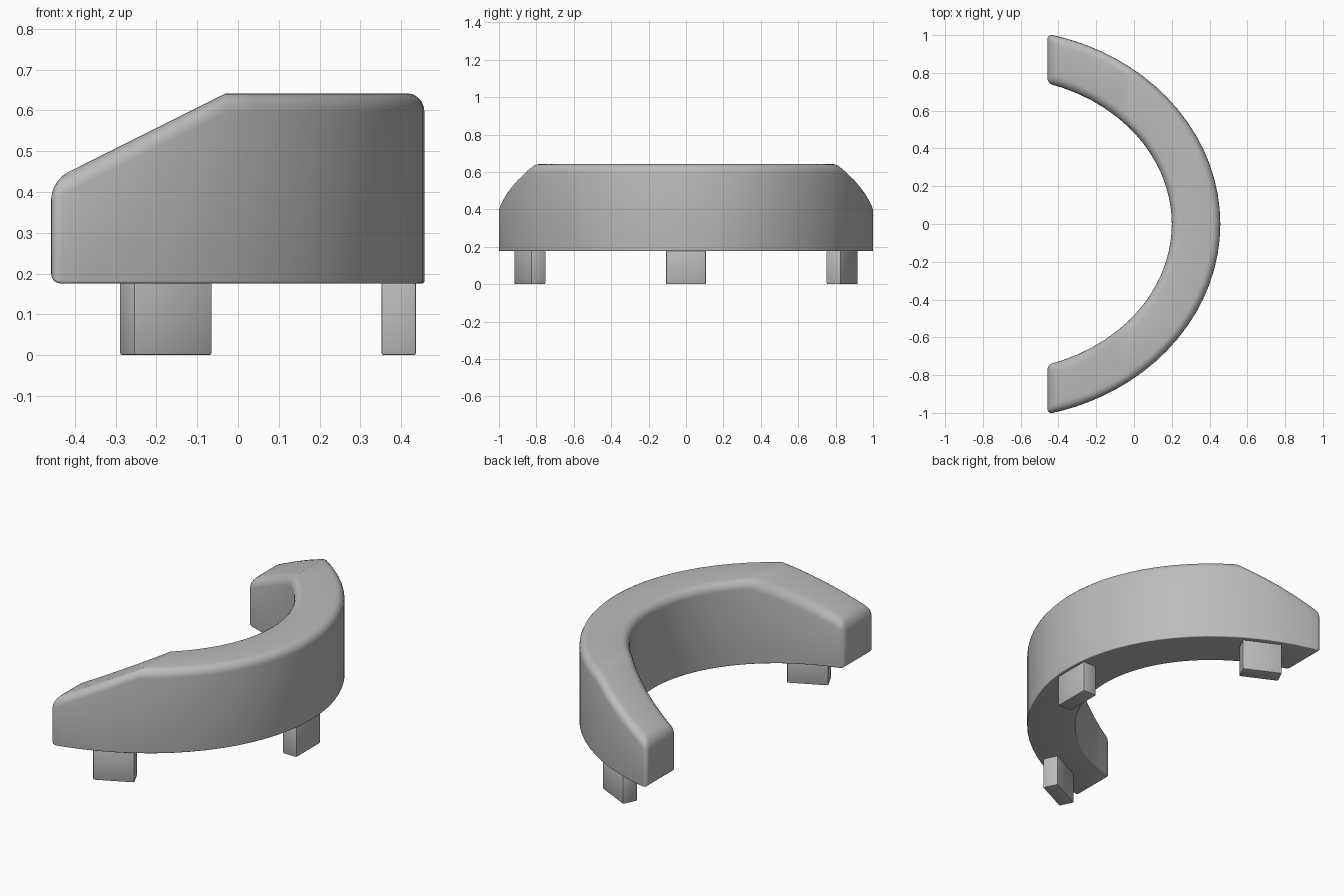
import bpy, bmesh, math
from mathutils import Matrix, Vector

cube = bpy.data.objects.get("Cube")
if cube:
    bpy.data.objects.remove(cube, do_unlink=True)

CENTRE_X = -0.72                           # centre of the elliptical arcs
OUTER, INNER = (1.177, 1.032), (0.92, 0.777)   # half axes in x and y
X_END, X_BEND = -0.458, -0.03
Z_LOW, Z_HIGH = 0.176, 0.642

grey = bpy.data.materials.new("upholstery grey")
grey.use_nodes = True
colour = (0.5, 0.5, 0.5, 1)
grey.diffuse_color = colour
grey.node_tree.nodes["Principled BSDF"].inputs["Base Color"].default_value = colour


def finish(name, bm, width, segments):
    """Turn a bmesh into an object with weighted rounded edges."""
    mesh = bpy.data.meshes.new(name)
    bmesh.ops.recalc_face_normals(bm, faces=bm.faces)
    bm.to_mesh(mesh)
    bm.free()
    mesh.materials.append(grey)
    ob = bpy.data.objects.new(name, mesh)
    bpy.context.collection.objects.link(ob)
    bpy.ops.object.select_all(action='DESELECT')
    ob.select_set(True)
    bpy.context.view_layer.objects.active = ob
    bevel = ob.modifiers.new("rounding", 'BEVEL')
    bevel.limit_method = 'WEIGHT'
    bevel.width = width
    bevel.segments = segments
    bevel.use_clamp_overlap = False
    bpy.ops.object.modifier_apply(modifier=bevel.name)
    bpy.ops.object.shade_smooth_by_angle(angle=math.radians(25))


def arc(axes):
    """Points along an arc, with a station where the top starts to slope."""
    rx, ry = axes
    end = math.acos((X_END - CENTRE_X) / rx)
    bend = math.acos((X_BEND - CENTRE_X) / rx)
    angles = [-end + (end - bend) * i / 6 for i in range(6)]
    angles += [-bend + 2 * bend * i / 24 for i in range(25)]
    angles += [bend + (end - bend) * i / 6 for i in range(1, 7)]
    return [(CENTRE_X + rx * math.cos(a), ry * math.sin(a)) for a in angles]


def top_z(x):
    return Z_HIGH - 0.5 * max(0, X_BEND - x)


# Curved seat body with sloping ends
bm = bmesh.new()
weight = bm.edges.layers.float.new("bevel_weight_edge")
sections = []
for (xo, yo), (xi, yi) in zip(arc(OUTER), arc(INNER)):
    corners = [(xo, yo, Z_LOW), (xo, yo, top_z(xo)), (xi, yi, top_z(xi)), (xi, yi, Z_LOW)]
    sections.append([bm.verts.new(c) for c in corners])
for a, b in zip(sections, sections[1:]):
    for k in range(4):
        n = (k + 1) % 4
        bm.faces.new((a[k], b[k], b[n], a[n]))
    for k in range(4):
        edge = bm.edges.get((a[k], b[k]))
        edge[weight] = 1.0 if k in (1, 2) else 0.12
for end in (sections[0], sections[-1]):
    bm.faces.new(end)
    for k, w in enumerate((0.6, 1.0, 0.6, 0.5)):
        bm.edges.get((end[k], end[(k + 1) % 4]))[weight] = w
finish("curved_seat", bm, 0.045, 5)


# Block feet, turned to follow the arc
def foot(name, x, y, angle):
    bm = bmesh.new()
    weight = bm.edges.layers.float.new("bevel_weight_edge")
    bmesh.ops.create_cube(bm, size=1)
    turn = Matrix.Rotation(math.radians(angle), 4, 'Z')
    place = Matrix.Translation(Vector((x, y, 0.09)))
    bm.transform(place @ turn @ Matrix.Diagonal((0.085, 0.213, 0.18, 1)))
    for e in bm.edges:
        e[weight] = 1.0
    finish(name, bm, 0.006, 2)


foot("middle_foot", 0.394, 0, 0)
for side, name in ((1, "left_foot"), (-1, "right_foot")):
    foot(name, -0.177, side * 0.835, side * 64)
